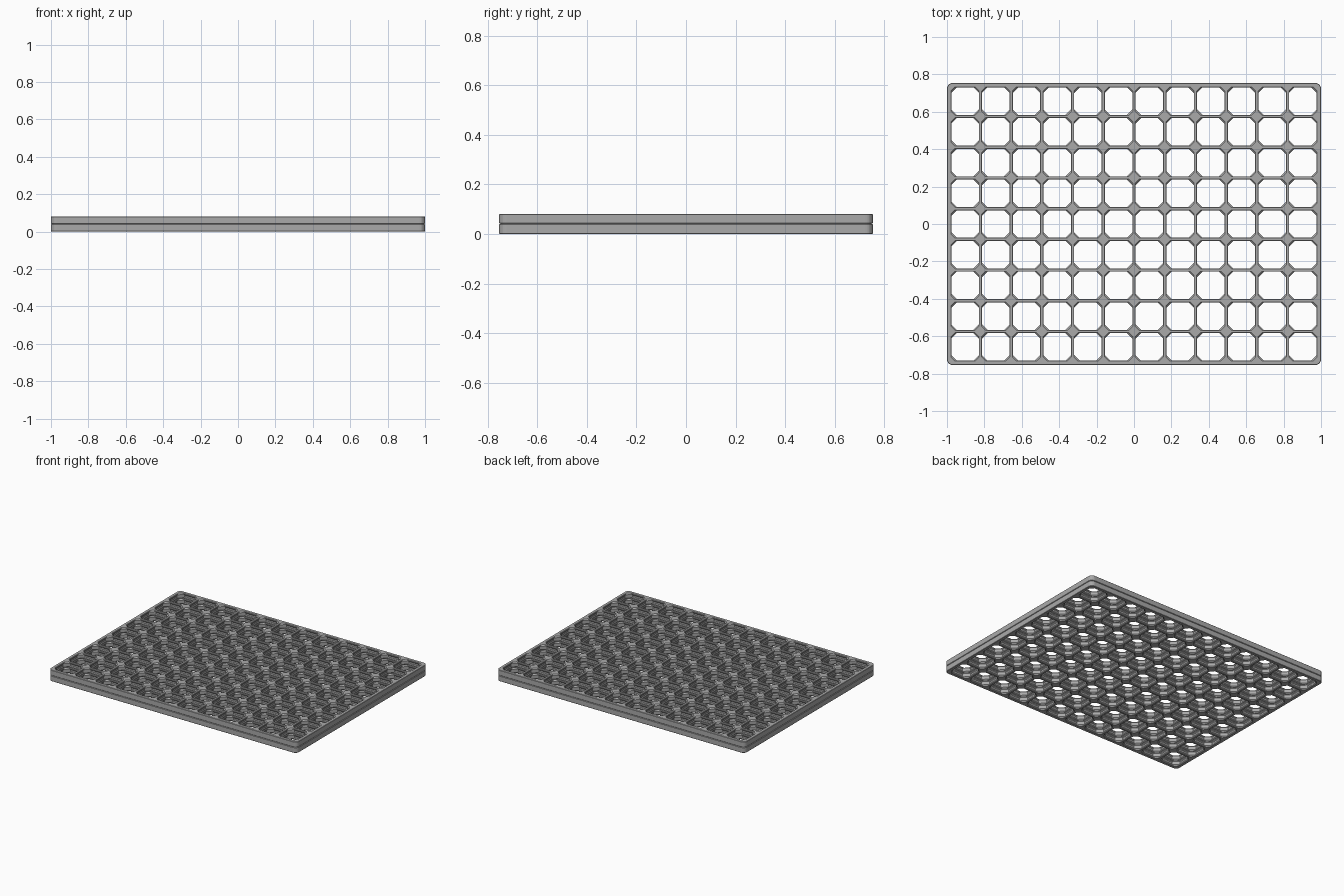
import bpy, bmesh, math

cube = bpy.data.objects.get("Cube")
if cube:
    bpy.data.objects.remove(cube)

COLS, ROWS = 12, 9
PITCH = 0.1642                 # cell spacing
MM = PITCH / 28                # working unit of the profiles
HX, HY = 1.0, ROWS * PITCH / 2 + (1 - COLS * PITCH / 2)
TILE, GAP = 6.8, 0.3           # layer thickness and the groove between layers

grey = bpy.data.materials.new("mid grey")
grey.use_nodes = True
grey.diffuse_color = (0.4, 0.4, 0.4, 1)
grey.node_tree.nodes["Principled BSDF"].inputs["Base Color"].default_value = (0.4, 0.4, 0.4, 1)


def finish(bm, name):
    bmesh.ops.recalc_face_normals(bm, faces=bm.faces)
    mesh = bpy.data.meshes.new(name)
    bm.to_mesh(mesh)
    bm.free()
    mesh.materials.append(grey)
    ob = bpy.data.objects.new(name, mesh)
    bpy.context.collection.objects.link(ob)
    return ob


def loop(bm, points, z):
    return [bm.verts.new((x, y, z * MM)) for x, y in points]


def bridge(bm, a, b):
    n = len(a)
    for i in range(n):
        quad = [a[i], a[(i + 1) % n], b[(i + 1) % n], b[i]]
        bm.faces.new(list(dict.fromkeys(quad)))


def stack(half):
    """Mirror a half profile of (z, ...) about the layer, then repeat for both layers."""
    layer = half + [(TILE - r[0], *r[1:]) for r in reversed(half)]
    return layer, [(r[0] + TILE + GAP, *r[1:]) for r in layer]


def octagon(wall, corner):
    """Cell opening: wall thickness and diagonal corner cut."""
    w = PITCH / 2 - wall * MM
    c = PITCH - corner * math.sqrt(2) * MM - w
    return [(w, -c), (w, c), (c, w), (-c, w), (-w, c), (-w, -c), (-c, -w), (c, -w)]


# One open cell with lipped walls and bevelled corner blocks
bm = bmesh.new()
lower, upper = stack([(0, 1.1, 4.17), (0.4, 1.5, 4.57), (1.4, 1.5, 5.57), (2.4, 0.8, 5.57)])
levels = lower + [(TILE, 0.8, 3.8), (TILE + GAP, 0.8, 3.8)] + upper
loops = [loop(bm, octagon(wall, corner), z) for z, wall, corner in levels]
for a, b in zip(loops, loops[1:]):
    bridge(bm, a, b)
h = PITCH / 2
for ring, z in ((loops[0], 0), (loops[-1], 2 * TILE + GAP)):
    square = loop(bm, [(h, -h), (h, h), (-h, h), (-h, -h)], z)
    bridge(bm, ring, [square[i] for i in (0, 1, 1, 2, 2, 3, 3, 0)])
cells = finish(bm, "grid_cells")
cells.location = (-(COLS - 1) * h, -(ROWS - 1) * h, 0)
for axis, count in enumerate((COLS, ROWS)):
    mod = cells.modifiers.new("Repeat", 'ARRAY')
    mod.count = count
    mod.use_relative_offset = False
    mod.use_constant_offset = True
    mod.constant_offset_displace = [PITCH if i == axis else 0 for i in range(3)]

# Rounded outer border, grooved between the two layers
RADIUS, STEPS = 0.03, 6


def rounded(inset):
    pts = []
    for k, (sx, sy) in enumerate(((1, 1), (-1, 1), (-1, -1), (1, -1))):
        for i in range(STEPS + 1):
            t = math.pi / 2 * (k + i / STEPS)
            r = RADIUS - inset * MM
            pts.append((sx * (HX - RADIUS) + r * math.cos(t), sy * (HY - RADIUS) + r * math.sin(t)))
    return pts


bm = bmesh.new()
lower, upper = stack([(0, 0.4), (0.4, 0)])
levels = lower + [(TILE, 0.8), (TILE + GAP, 0.8)] + upper
loops = [loop(bm, rounded(inset), z) for z, inset in levels]
for a, b in zip(loops, loops[1:]):
    bridge(bm, a, b)
gx, gy = COLS * h, ROWS * h
for ring, z in ((loops[0], 0), (loops[-1], 2 * TILE + GAP)):
    inner = loop(bm, [(gx, gy), (-gx, gy), (-gx, -gy), (gx, -gy)], z)
    bridge(bm, ring, [v for v in inner for _ in range(STEPS + 1)])
finish(bm, "outer_border")
